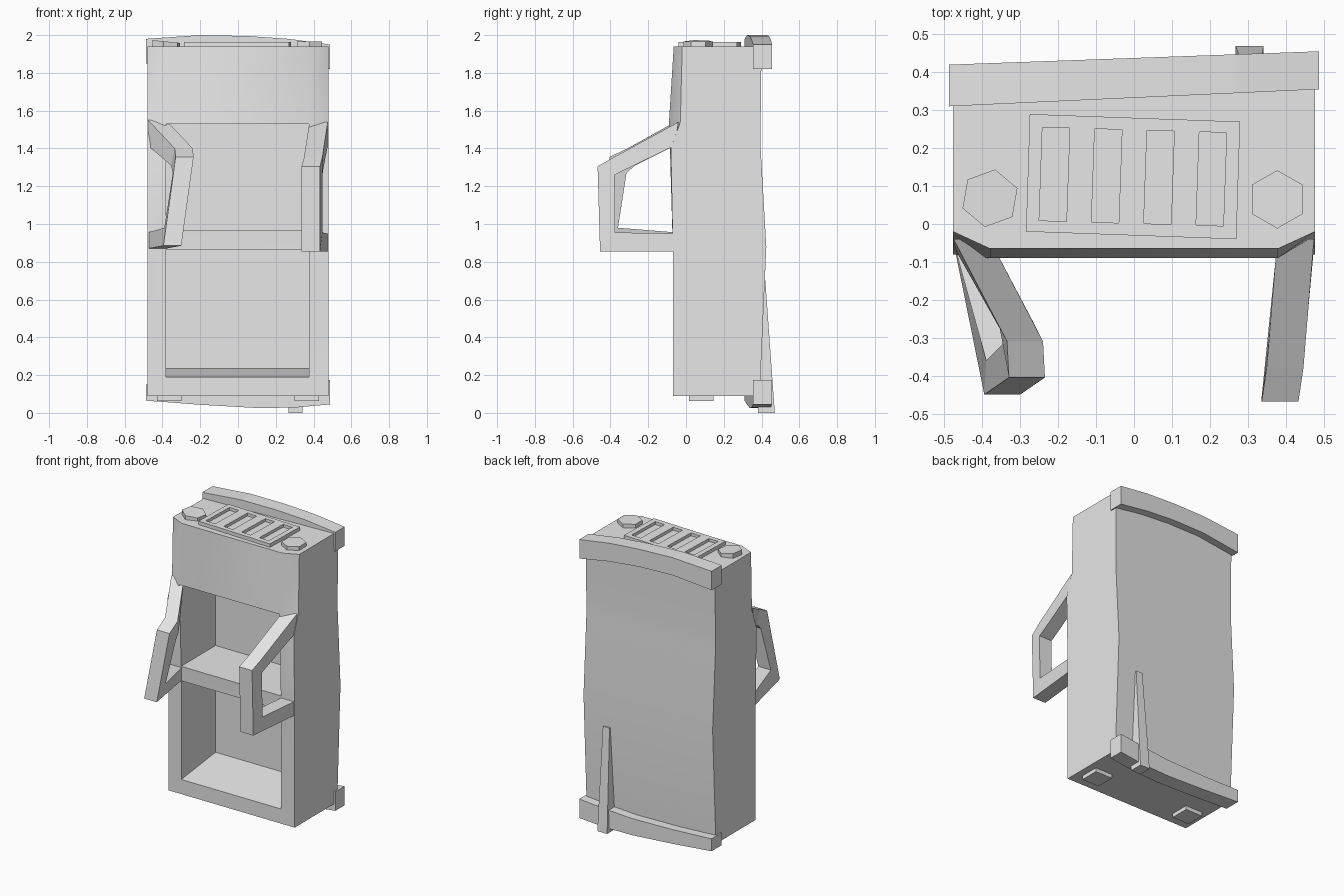
import bpy, bmesh, math
from mathutils import Vector, Matrix

if "Cube" in bpy.data.objects:
    bpy.data.objects.remove(bpy.data.objects["Cube"], do_unlink=True)

GREY = (0.8, 0.8, 0.8, 1.0)
mat = bpy.data.materials.new("light_grey")
mat.use_nodes = True
mat.diffuse_color = GREY
next(n for n in mat.node_tree.nodes
     if n.type == "BSDF_PRINCIPLED").inputs["Base Color"].default_value = GREY


def loft(name, rings):
    """Skin a row of matching point loops and cap both ends."""
    bm = bmesh.new()
    loops = [[bm.verts.new(p) for p in ring] for ring in rings]
    n = len(loops[0])
    for a, b in zip(loops, loops[1:]):
        for i in range(n):
            j = (i + 1) % n
            bm.faces.new((a[i], a[j], b[j], b[i]))
    bm.faces.new(loops[0])
    bm.faces.new(loops[-1])
    bmesh.ops.recalc_face_normals(bm, faces=bm.faces)
    mesh = bpy.data.meshes.new(name)
    bm.to_mesh(mesh)
    bm.free()
    mesh.materials.append(mat)
    obj = bpy.data.objects.new(name, mesh)
    bpy.context.collection.objects.link(obj)
    return obj


def prism(name, outline, z0, z1):
    return loft(name, [[(x, y, z) for x, y in outline] for z in (z0, z1)])


def rect(x0, x1, y0, y1):
    return [(x0, y0), (x1, y0), (x1, y1), (x0, y1)]


def activate(obj):
    bpy.ops.object.select_all(action="DESELECT")
    obj.select_set(True)
    bpy.context.view_layer.objects.active = obj


def cut(obj, cutter):
    """Subtract the cutter for good, then discard it."""
    cutter.hide_render = True
    mod = obj.modifiers.new("cut", "BOOLEAN")
    mod.operation, mod.solver, mod.object = "DIFFERENCE", "EXACT", cutter
    activate(obj)
    bpy.ops.object.modifier_apply(modifier=mod.name)
    bpy.data.objects.remove(cutter, do_unlink=True)


# Cabinet body: height, corner front, middle front, back
W, INNER = 0.478, 0.38
levels = [(0.09, -0.07, -0.07, 0.39), (0.88, -0.07, -0.07, 0.425),
          (1.40, -0.08, -0.085, 0.395), (1.54, -0.03, -0.09, 0.395),
          (1.94, -0.02, -0.065, 0.40)]
body = loft("cabinet_body", [
    [(-W, ys, z), (-INNER, yf, z), (INNER, yf, z), (W, ys, z),
     (W, yb, z), (-W, yb - 0.03, z)] for z, ys, yf, yb in levels])

# Two open compartments; the lower floor rises toward the back
for front_z, back_z, top_z in [(0.19, 0.235, 0.865), (0.965, 0.965, 1.53)]:
    cut(body, loft("compartment_cutter", [
        [(x, -0.2, front_z - (back_z - front_z) * 0.35), (x, 0.30, back_z),
         (x, 0.30, top_z), (x, -0.2, top_z)] for x in (-INNER, INNER - 0.005)]))
activate(body)
bpy.ops.object.shade_smooth_by_angle(angle=math.radians(35))


# Arched trims across the back: x, lower edge, upper edge
def back_trim(name, stations):
    loft(name, [[(x, 0.333 + 0.046 * x, lo), (x, 0.438 + 0.036 * x, lo),
                 (x, 0.438 + 0.036 * x, hi), (x, 0.333 + 0.046 * x, hi)]
                for x, lo, hi in stations])


back_trim("upper_back_trim", [(-0.488, 1.85, 1.98), (-0.2, 1.88, 2.0),
                              (0.05, 1.875, 1.995), (0.27, 1.855, 1.98),
                              (0.488, 1.82, 1.95)])
back_trim("lower_back_trim", [(-0.488, 0.065, 0.15), (-0.2, 0.043, 0.14),
                              (0.1, 0.026, 0.14), (0.3, 0.028, 0.155),
                              (0.488, 0.045, 0.175)])

# Tapered rear fin
loft("rear_fin", [[(x0, 0.38, z), (x1, 0.38, z), (x1, y, z), (x0, y, z)]
                  for z, x0, x1, y in [(0.0, 0.268, 0.342, 0.47),
                                       (0.70, 0.285, 0.335, 0.42)]])

# Slotted vent plate on top
vent = prism("top_vent", [(-0.285, -0.02), (0.27, -0.04),
                          (0.28, 0.27), (-0.275, 0.29)], 1.93, 1.964)
tilt = Matrix.Rotation(math.radians(-2), 2)
for i in range(4):
    centre = Vector((-0.21 + 0.138 * i, 0.131 - 0.004 * i))
    slot = [centre + tilt @ Vector(p)
            for p in rect(-0.036, 0.036, -0.123, 0.123)]
    cut(vent, prism("slot_cutter", slot, 1.944, 2.1))

# Hexagonal knobs
for name, x, y, turn, lean in [("right_knob", -0.38, 0.068, 80, 0.10),
                               ("left_knob", 0.378, 0.065, 90, 0.0)]:
    ring = [(x + 0.077 * math.cos(math.radians(turn + 60 * k)),
             y + 0.077 * math.sin(math.radians(turn + 60 * k)))
            for k in range(6)]
    loft(name, [[(px, py, z - lean * (px - x) * (z > 1.95)) for px, py in ring]
                for z in (1.93, 1.966)])

# Feet
for name, s in [("right_foot", -1), ("left_foot", 1)]:
    prism(name, rect(s * 0.365 - 0.065, s * 0.365 + 0.065, 0.015, 0.145),
          0.064, 0.1)


# Side handles: open loops of (outer, inner) point pairs, given thickness in x
def handle(name, pairs, thick):
    t = Vector((thick, 0, 0))
    loft(name, [[Vector(a), Vector(a) + t, Vector(b) + t, Vector(b)]
                for a, b in pairs])


handle("left_handle", [
    ((0.378, -0.04, 1.54), (0.378, -0.06, 1.415)),
    ((0.35, -0.38, 1.355), (0.355, -0.31, 1.293)),
    ((0.337, -0.468, 1.305), (0.35, -0.378, 1.26)),
    ((0.337, -0.455, 0.855), (0.35, -0.375, 0.955)),
    ((0.378, -0.05, 0.855), (0.378, -0.05, 0.95))], 0.097)
handle("right_handle", [
    ((-0.476, -0.04, 1.55), (-0.476, -0.06, 1.415)),
    ((-0.335, -0.31, 1.40), (-0.355, -0.27, 1.31)),
    ((-0.33, -0.405, 1.355), (-0.345, -0.315, 1.27)),
    ((-0.395, -0.45, 0.885), (-0.39, -0.36, 0.98)),
    ((-0.476, -0.05, 0.87), (-0.476, -0.05, 0.955))], 0.095)
